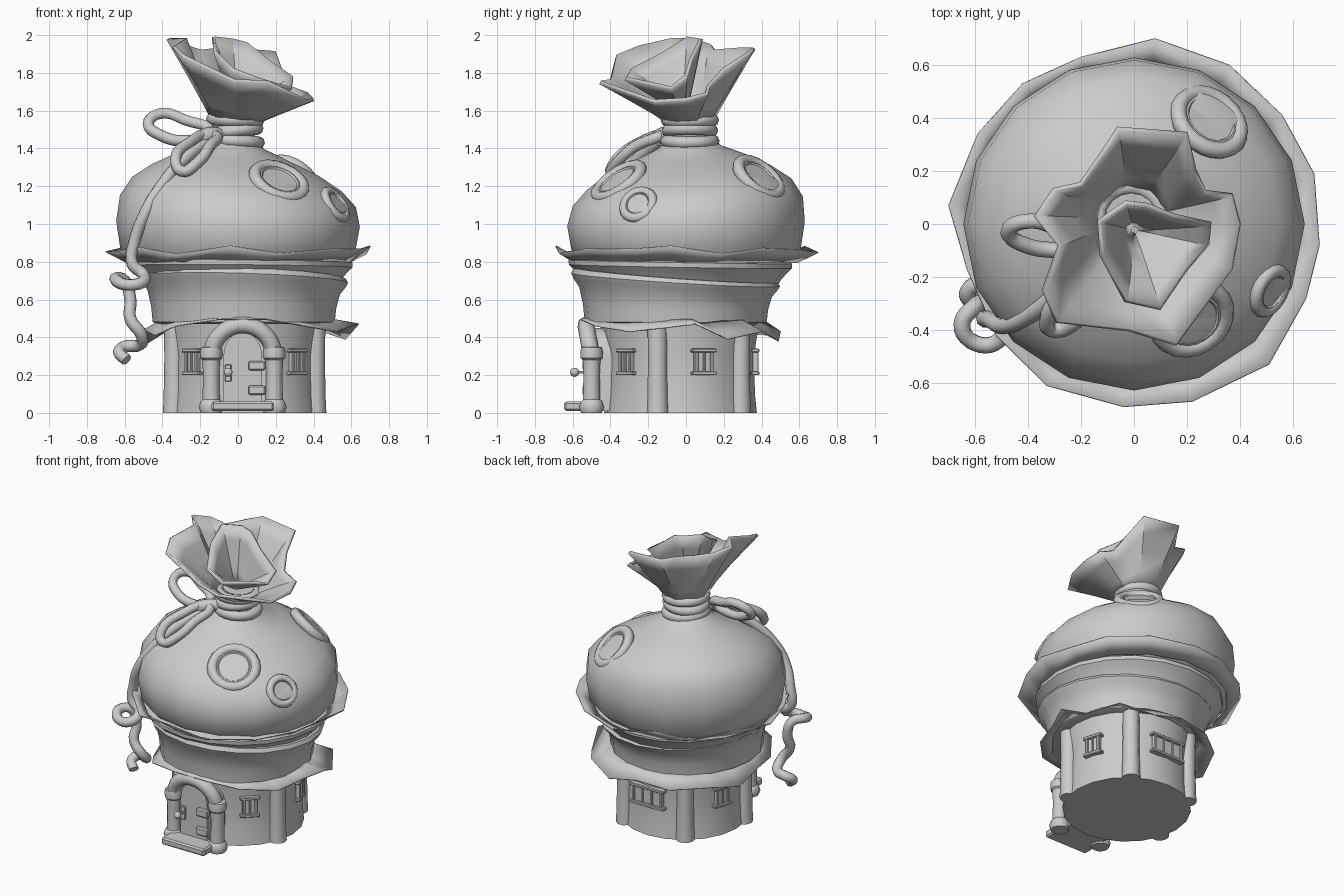
import bpy
import bmesh
from math import sin, cos, pi, radians, atan2
from mathutils import Vector, Matrix
from mathutils.bvhtree import BVHTree

cube = bpy.data.objects.get("Cube")
if cube:
    bpy.data.objects.remove(cube)

clay = bpy.data.materials.new("grey_clay")
clay.use_nodes = True
GREY = (0.6, 0.6, 0.6, 1)
clay.diffuse_color = GREY
clay.node_tree.nodes["Principled BSDF"].inputs["Base Color"].default_value = GREY
HOUSE = Vector((0.035, -0.03, 0))


def finish(bm, name, angle=40, thickness=0):
    """Turn a bmesh into a named, shaded object."""
    bmesh.ops.remove_doubles(bm, verts=bm.verts[:], dist=1e-5)
    bmesh.ops.recalc_face_normals(bm, faces=bm.faces[:])
    mesh = bpy.data.meshes.new(name)
    bm.to_mesh(mesh)
    bm.free()
    mesh.materials.append(clay)
    ob = bpy.data.objects.new(name, mesh)
    bpy.context.collection.objects.link(ob)
    bpy.ops.object.select_all(action="DESELECT")
    ob.select_set(True)
    bpy.context.view_layer.objects.active = ob
    bpy.ops.object.shade_smooth_by_angle(angle=radians(angle))
    if thickness:
        mod = ob.modifiers.new("thickness", "SOLIDIFY")
        mod.thickness = thickness
        mod.offset = 0
    return ob


def loft(name, rings, caps=False, **kw):
    """Skin closed rings that have the same number of points."""
    bm = bmesh.new()
    loops = [[bm.verts.new(p) for p in ring] for ring in rings]
    n = len(loops[0])
    for a, b in zip(loops, loops[1:]):
        for i in range(n):
            j = (i + 1) % n
            bm.faces.new((a[i], a[j], b[j], b[i]))
    if caps:
        bm.faces.new(loops[0][::-1])
        bm.faces.new(loops[-1])
    return finish(bm, name, **kw)


def circle(z, r, cx=0, cy=0, n=16, tilt=0):
    turns = [2 * pi * i / n for i in range(n)]
    return [Vector((cx + r * cos(t), cy + r * sin(t), z - tilt * (sin(t) + 0.5 * cos(t)))) for t in turns]


def lathe(name, profile, matrix=Matrix(), n=16):
    loft(name, [circle(z, r, n=n) for r, z in profile], True).matrix_world = matrix


def torus(name, big, small, matrix, n=20, m=8):
    turns = [2 * pi * k / m for k in range(m + 1)]
    rings = [circle(small * sin(t), big + small * cos(t), n=n) for t in turns]
    loft(name, rings, angle=60).matrix_world = matrix


def box(name, size, centre, matrix=Matrix()):
    bm = bmesh.new()
    bmesh.ops.create_cube(bm, size=1)
    bmesh.ops.scale(bm, vec=size, verts=bm.verts[:])
    bmesh.ops.bevel(bm, geom=bm.edges[:], offset=min(size) * 0.2, segments=1, affect="EDGES")
    finish(bm, name, 20).matrix_world = matrix @ Matrix.Translation(centre)


def rope(name, points, radius, closed=False):
    """Round tube along a smooth path."""
    curve = bpy.data.curves.new(name, "CURVE")
    curve.dimensions = "3D"
    curve.bevel_depth = radius
    curve.bevel_resolution = 2
    curve.resolution_u = 5
    curve.use_fill_caps = True
    line = curve.splines.new("BEZIER")
    line.bezier_points.add(len(points) - 1)
    line.use_cyclic_u = closed
    for bp, p in zip(line.bezier_points, points):
        bp.co = p
        bp.handle_left_type = bp.handle_right_type = "AUTO"
    curve.materials.append(clay)
    bpy.context.collection.objects.link(bpy.data.objects.new(name, curve))


def on_wall(angle, r):
    """Frame on the round wall: local x sideways, -y outward."""
    t = radians(angle)
    return Matrix.Translation(HOUSE + Vector((r * cos(t), r * sin(t), 0))) @ Matrix.Rotation(t + pi / 2, 4, "Z")


# House wall and pillars
lathe("wall", [(0.405, 0), (0.395, 0.1), (0.39, 0.3), (0.42, 0.5)], Matrix.Translation(HOUSE), 20)
for angle in (-18, 54, 126, 198):
    lathe("pillar", [(0.06, 0), (0.056, 0.08), (0.052, 0.3), (0.056, 0.5)], on_wall(angle, 0.392), 10)

# Windows: frame, ledges and mullions
for angle, width, panes in ((-46, 0.075, 2), (-134, 0.075, 2), (18, 0.085, 2), (162, 0.085, 2), (90, 0.21, 3)):
    m = on_wall(angle, 0.392)
    box("window_pane", (width, 0.02, 0.13), (0, 0, 0.27), m)
    for z in (0.21, 0.33):
        box("window_ledge", (width + 0.05, 0.04, 0.02), (0, -0.006, z), m)
    for k in range(panes + 1):
        edge = k in (0, panes)
        box("window_bar", (0.018 if edge else 0.01, 0.032, 0.14), (width * (k / panes - 0.5), -0.006, 0.27), m)

# Doorway: arched door, frame, step, hinges and knob
DOOR_X, DOOR_Y = 0.025, -0.5
outline = [(-0.15, 0.01), (0.15, 0.01)] + [(0.15 * cos(pi * k / 10), 0.3 + 0.15 * sin(pi * k / 10)) for k in range(11)]
loft("door", [[(DOOR_X + x, y, z) for x, z in outline] for y in (DOOR_Y, DOOR_Y + 0.18)], True)
inner = [(x * 0.68, 0.05 + z * 0.84) for x, z in outline]
loft("door_leaf", [[(DOOR_X + x, y, z) for x, z in inner] for y in (DOOR_Y - 0.02, DOOR_Y)], True)
arch = [(DOOR_X + 0.165 * cos(pi * k / 8), DOOR_Y - 0.03 * sin(pi * k / 8), 0.3 + 0.165 * sin(pi * k / 8)) for k in range(9)]
rope("door_arch", arch, 0.045)
for side in (-1, 1):
    place = Matrix.Translation((DOOR_X + side * 0.167, DOOR_Y, 0))
    lathe("door_post", [(0.055, 0), (0.066, 0.03), (0.056, 0.06), (0.046, 0.07), (0.043, 0.2), (0.047, 0.28),
                        (0.058, 0.29), (0.06, 0.32), (0.055, 0.345), (0.044, 0.35)], place, 12)
box("door_step", (0.33, 0.17, 0.05), (DOOR_X, -0.56, 0.035))
for z in (0.12, 0.25):
    box("hinge", (0.09, 0.035, 0.05), (0.1, -0.53, z))
bm = bmesh.new()
bmesh.ops.create_uvsphere(bm, u_segments=10, v_segments=8, radius=0.024)
finish(bm, "door_knob").location = (-0.052, -0.59, 0.215)
box("knob_plate", (0.035, 0.02, 0.09), (-0.052, -0.525, 0.21))
box("knob_stem", (0.015, 0.06, 0.015), (-0.052, -0.55, 0.215))


# Ragged cloth skirts
def skirt(name, outside, centre, r, z):
    centre = Vector(centre)
    inside = []
    for p in outside:
        q = centre + (p.xy - centre).normalized() * r
        inside.append((q.x, q.y, z))
    loft(name, [inside, outside], thickness=0.006)


edge = [(0.64, 0.05, 0.47), (0.57, 0.22, 0.39), (0.45, 0.4, 0.43), (0.25, 0.49, 0.38), (0.03, 0.5, 0.43),
        (-0.2, 0.47, 0.41), (-0.4, 0.31, 0.42), (-0.48, 0.1, 0.37), (-0.5, -0.1, 0.44), (-0.44, -0.3, 0.41),
        (-0.33, -0.47, 0.46), (-0.1, -0.56, 0.495), (0.15, -0.56, 0.495), (0.35, -0.48, 0.46),
        (0.52, -0.3, 0.43), (0.57, -0.12, 0.45)]
skirt("lower_skirt", [Vector(p) for p in edge], (0.045, -0.035), 0.43, 0.5)
edge = [(0.7, -0.08), (0.68, 0.19), (0.56, 0.41), (0.36, 0.6), (0.08, 0.7), (-0.2, 0.63), (-0.42, 0.53), (-0.59, 0.34),
        (-0.7, 0.07), (-0.63, -0.17), (-0.52, -0.42), (-0.33, -0.61), (-0.04, -0.69), (0.22, -0.67), (0.51, -0.53), (0.65, -0.28)]
skirt("upper_skirt", [Vector((x, y, 0.862 + 0.022 * cos(i * 2.6))) for i, (x, y) in enumerate(edge)], (0, 0), 0.59, 0.795)

# Folded sack bottom: bowl and rolled band
bowl = [(0.47, 0.45), (0.48, 0.482), (0.56, 0.49), (0.64, 0.51), (0.68, 0.54), (0.705, 0.553), (0.73, 0.54), (0.735, 0.49)]
loft("bowl", [circle(z, r, 0.03, -0.055, 20, 0.04 * (z - 0.47) / 0.27) for z, r in bowl], True)
band = [(0.66, 0.5), (0.71, 0.53), (0.75, 0.565), (0.775, 0.59), (0.8, 0.592), (0.82, 0.54)]
loft("rolled_band", [circle(z, r, 0.015, -0.03, 20, 0.01) for z, r in band], True)

# Sack body, its shoulders leaning down to the front left
profile = [(0.79, 0.56, 0, 0), (0.85, 0.62, 0, 0), (1.0, 0.645, 0, 0), (1.12, 0.625, 0, 0.01),
           (1.21, 0.555, -0.005, 0.018), (1.285, 0.44, -0.015, 0.022), (1.35, 0.3, -0.03, 0.028),
           (1.405, 0.17, -0.03, 0.02), (1.46, 0.11, -0.02, 0.02), (1.58, 0.1, -0.01, 0.02)]
rings = [circle(*row, n=16) for row in profile]
for row, ring in zip(profile, rings):
    lean = min(1, max(0, (row[0] - 0.9) / 0.3))
    for p in ring:
        p.y *= 0.975
        p.z -= lean * (0.07 * p.x - 0.055 * p.y)
sack = loft("sack", rings, True, angle=60)
tree = BVHTree.FromPolygons([v.co for v in sack.data.vertices], [p.vertices[:] for p in sack.data.polygons])

# Round patches resting on the sack
for centre, normal, size in (((0.22, -0.36, 1.23), (0.33, -0.52, 0.78), 0.137),
                             ((0.51, -0.25, 1.1), (0.76, -0.38, 0.52), 0.083),
                             ((0.275, 0.375, 1.23), (0.45, 0.56, 0.7), 0.13)):
    normal = Vector(normal).normalized()
    hit = tree.ray_cast(Vector(centre) + normal, -normal)[0] - normal * 0.012
    m = Matrix.Translation(hit) @ normal.to_track_quat("Z", "Y").to_matrix().to_4x4()
    torus("patch_rim", size, 0.014 + size * 0.14, m)
    lathe("patch_disc", [(size, -0.03), (size, 0.01), (size * 0.75, 0.02), (size * 0.7, 0.012)], m, 20)

# Neck binding
for z, r, lean in ((1.44, 0.125, 4), (1.495, 0.118, -5), (1.55, 0.122, 2)):
    torus("neck_rope", r, 0.033, Matrix.Translation((-0.015, 0.02, z)) @ Matrix.Rotation(radians(lean), 4, "Y"))

# Bow and curling tail
rope("bow_loop_back", [(-0.15, -0.1, 1.48), (-0.28, -0.02, 1.55), (-0.41, 0.01, 1.585), (-0.475, -0.03, 1.53),
                       (-0.41, -0.08, 1.47), (-0.28, -0.1, 1.44)], 0.03, True)
rope("bow_loop_front", [(-0.13, -0.13, 1.47), (-0.15, -0.27, 1.41), (-0.22, -0.37, 1.32), (-0.3, -0.4, 1.28),
                        (-0.33, -0.37, 1.34), (-0.26, -0.25, 1.43)], 0.03, True)
rope("bow_knot", [(-0.1, -0.08, 1.47), (-0.16, -0.13, 1.47), (-0.22, -0.15, 1.44)], 0.042)
rope("rope_tail", [(-0.17, -0.14, 1.44), (-0.3, -0.27, 1.33), (-0.4, -0.35, 1.21), (-0.49, -0.385, 1.06),
                   (-0.55, -0.36, 0.9), (-0.56, -0.36, 0.79), (-0.5, -0.37, 0.73), (-0.51, -0.44, 0.69),
                   (-0.6, -0.45, 0.68), (-0.65, -0.38, 0.71), (-0.6, -0.31, 0.7), (-0.57, -0.3, 0.6),
                   (-0.57, -0.33, 0.5), (-0.51, -0.32, 0.41), (-0.52, -0.26, 0.36), (-0.6, -0.23, 0.35),
                   (-0.63, -0.27, 0.32), (-0.59, -0.3, 0.28)], 0.032)


# Flared cloth mouth, in two layers
def ruffle(name, rim, base, neck, bend):
    base, rim = Vector(base), [Vector(p) for p in rim]
    rings = []
    for t in (0, 0.25, 0.5, 0.75, 1):
        ring = []
        for p in rim:
            a = atan2(p.y - base.y, p.x - base.x)
            start = base + Vector((neck * cos(a), neck * sin(a), 0))
            q = start.lerp(p, t ** bend)
            q.z = base.z + (p.z - base.z) * t
            ring.append(q)
        rings.append(ring)
    loft(name, rings, thickness=0.02, angle=35)


ruffle("outer_mouth", [(0.4, 0, 1.66), (0.37, 0.11, 1.69), (0.27, 0.12, 1.73), (0.23, 0.2, 1.82), (0.2, 0.34, 1.91),
                       (-0.06, 0.36, 1.93), (-0.11, 0.28, 1.93), (-0.2, 0.15, 1.92), (-0.3, 0.13, 1.95),
                       (-0.37, 0.03, 1.98), (-0.28, -0.08, 1.98), (-0.34, -0.25, 1.94), (-0.29, -0.37, 1.89),
                       (-0.02, -0.4, 1.76), (0.16, -0.455, 1.75), (0.37, -0.17, 1.65)], (-0.01, 0.02, 1.54), 0.115, 1.05)
ruffle("inner_mouth", [(0.29, 0, 1.78), (0.15, 0.03, 1.88), (0.05, 0.07, 1.96), (-0.03, 0.08, 1.98), (-0.13, 0.01, 1.99),
                       (-0.12, -0.12, 1.91), (-0.03, -0.29, 1.82), (0.1, -0.32, 1.77), (0.2, -0.17, 1.74),
                       (0.28, -0.08, 1.72)], (0, -0.02, 1.6), 0.02, 1)
